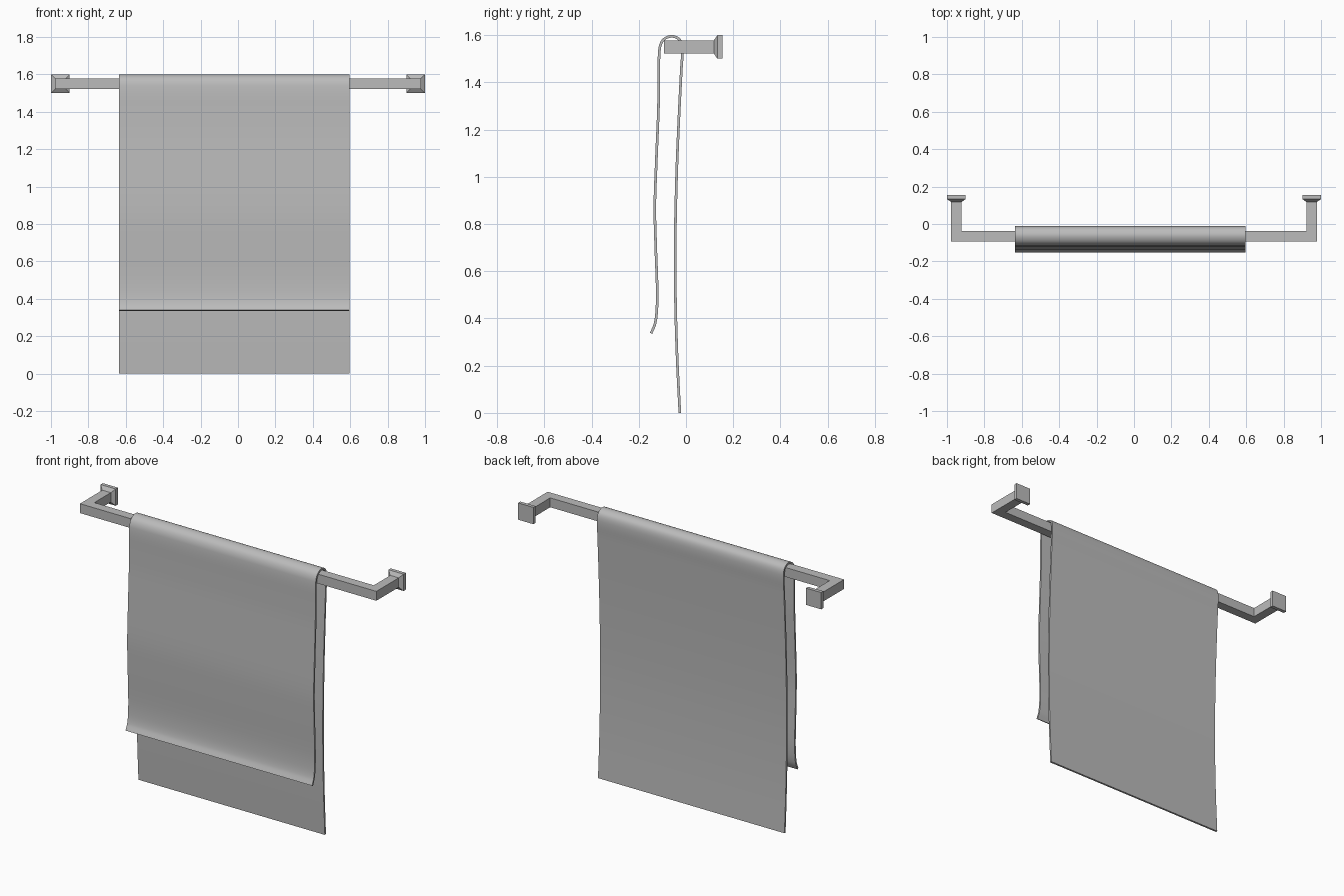
import bpy, bmesh
from mathutils import Vector

cube = bpy.data.objects.get("Cube")
if cube:
    bpy.data.objects.remove(cube, do_unlink=True)

grey = bpy.data.materials.new("soft grey")
grey.use_nodes = True
tone = (0.5, 0.5, 0.5, 1)
grey.diffuse_color = tone
grey.node_tree.nodes["Principled BSDF"].inputs["Base Color"].default_value = tone


def loft(name, rings, closed=False):
    """Skin a list of equal closed rings and cap both ends."""
    bm = bmesh.new()
    loops = [[bm.verts.new(p) for p in ring] for ring in rings]
    for a, b in zip(loops, loops[1:]):
        for i in range(len(a)):
            j = (i + 1) % len(a)
            bm.faces.new((a[i], a[j], b[j], b[i]))
    bm.faces.new(loops[0])
    bm.faces.new(loops[-1])
    bmesh.ops.recalc_face_normals(bm, faces=bm.faces)
    mesh = bpy.data.meshes.new(name)
    bm.to_mesh(mesh)
    bm.free()
    mesh.materials.append(grey)
    obj = bpy.data.objects.new(name, mesh)
    bpy.context.collection.objects.link(obj)
    return obj


def smooth_path(points, steps):
    """Sample a Catmull-Rom spline through the points."""
    p = [Vector(q) for q in points]
    p = [2 * p[0] - p[1]] + p + [2 * p[-1] - p[-2]]
    out = []
    for a, b, c, d in zip(p, p[1:], p[2:], p[3:]):
        # scale tangents by span length so uneven spacing stays smooth
        ab, bc, cd = (b - a).length, (c - b).length, (d - c).length
        m0 = (c - a) * bc / (ab + bc)
        m1 = (d - b) * bc / (bc + cd)
        for i in range(steps):
            t = i / steps
            out.append(b * (2 * t**3 - 3 * t**2 + 1) + m0 * (t**3 - 2 * t**2 + t)
                       + c * (3 * t**2 - 2 * t**3) + m1 * (t**3 - t**2))
    return out + [p[-2]]


# Square rail bent back at both ends: one mitred sweep
Z, HALF, POST_X, RAIL_Y = 1.55, 0.028, 0.95, -0.065
path = [(-POST_X, 0.12, -1, 0), (-POST_X, RAIL_Y, -1, -1),
        (POST_X, RAIL_Y, 1, -1), (POST_X, 0.12, 1, 0)]
rings = []
for x, y, ox, oy in path:
    rings.append([(x + s * ox * HALF, y + s * oy * HALF, Z + h * HALF)
                  for s, h in ((-1, -1), (1, -1), (1, 1), (-1, 1))])
loft("towel_rail", rings)

# Flared square wall plates
for side, sx in (("left", 1), ("right", -1)):
    rings = [[(sx * POST_X + u * h, y, Z + v * h)
              for u, v in ((-1, -1), (1, -1), (1, 1), (-1, 1))]
             for y, h in ((0.118, HALF), (0.133, 0.05), (0.154, 0.05))]
    loft(side + "_wall_plate", rings)

# Towel: thick wavy profile (y, z) from back hem, over the rail, to front hem
drape = smooth_path([
    (-0.026, 0), (-0.037, 0.22), (-0.044, 0.45), (-0.046, 0.7), (-0.04, 1.0),
    (-0.03, 1.25), (-0.02, 1.45), (-0.016, 1.54), (-0.027, 1.58), (-0.06, 1.595),
    (-0.096, 1.58), (-0.112, 1.54), (-0.115, 1.4), (-0.117, 1.28), (-0.126, 1.06),
    (-0.132, 0.87), (-0.128, 0.7), (-0.122, 0.52), (-0.124, 0.43), (-0.132, 0.375),
    (-0.148, 0.337)], 6)
LEFT, RIGHT, THICK = 0.595, -0.635, 0.011
rings = []
for i, p in enumerate(drape):
    tangent = drape[min(i + 1, len(drape) - 1)] - drape[max(i - 1, 0)]
    n = Vector((tangent.y, -tangent.x)).normalized() * THICK / 2
    a, b = p + n, p - n
    rings.append([(LEFT, *a), (RIGHT, *a), (RIGHT, *b), (LEFT, *b)])
towel = loft("towel", rings)

bpy.ops.object.select_all(action="DESELECT")
towel.select_set(True)
bpy.context.view_layer.objects.active = towel
bpy.ops.object.shade_smooth_by_angle(angle=0.7)
